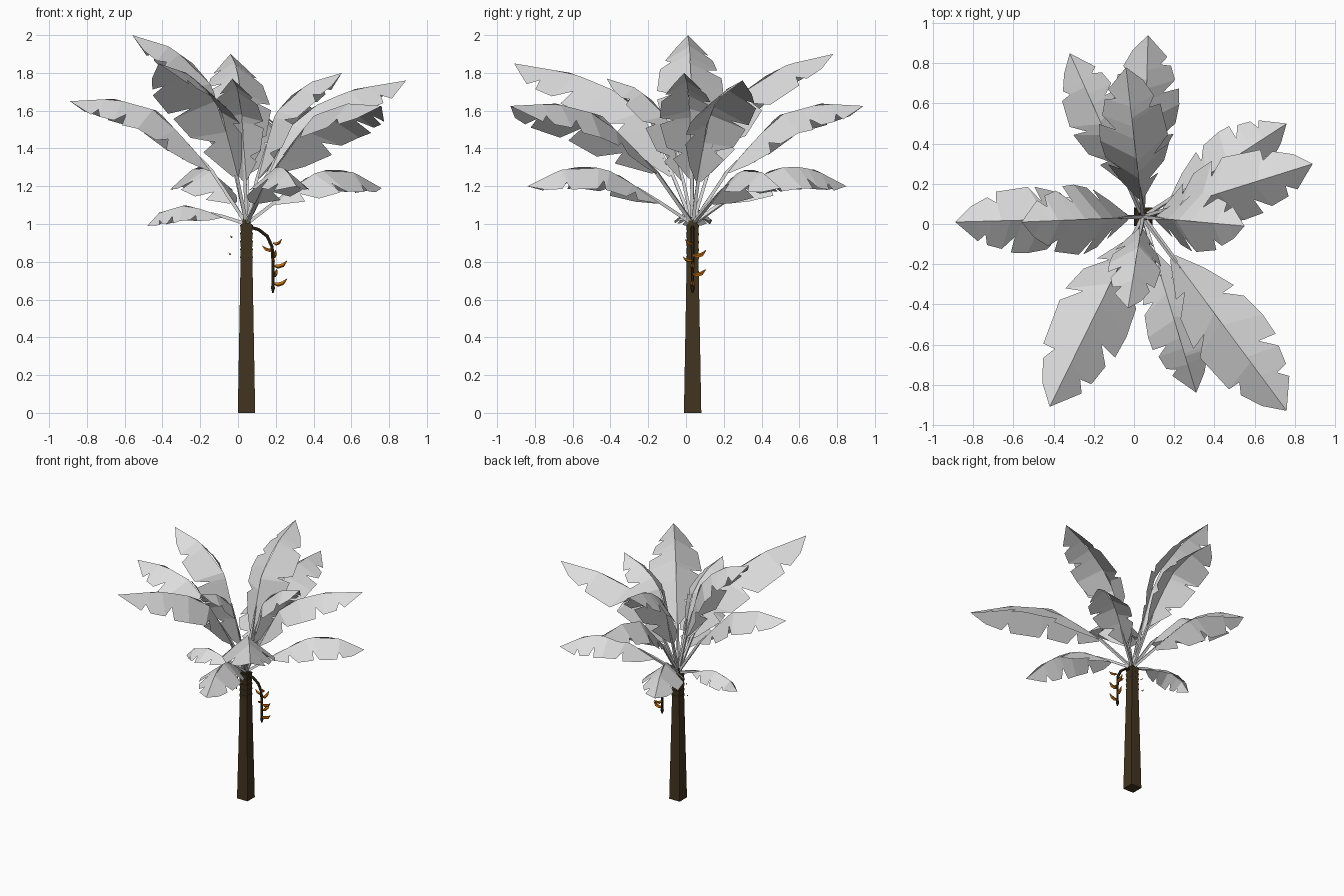
import bpy, bmesh, math
from mathutils import Vector, Matrix

if bpy.data.objects.get("Cube"):
    bpy.data.objects.remove(bpy.data.objects["Cube"], do_unlink=True)


def material(name, colour):
    m = bpy.data.materials.new(name)
    m.use_nodes = True
    m.diffuse_color = (*colour, 1)
    m.node_tree.nodes["Principled BSDF"].inputs["Base Color"].default_value = (*colour, 1)
    return m


LEAF = material("pale_leaf", (0.72, 0.72, 0.72))
BARK = material("brown_bark", (0.055, 0.035, 0.014))
STALK = material("dark_stalk", (0.03, 0.02, 0.01))
FRUIT = material("orange_fruit", (0.58, 0.16, 0.006))
CENTRE = Vector((0.045, 0.035, 0))
CROWN = CENTRE + Vector((0, 0, 1))


def finish(name, bm, mat):
    mesh = bpy.data.meshes.new(name)
    bm.to_mesh(mesh)
    bm.free()
    mesh.materials.append(mat)
    obj = bpy.data.objects.new(name, mesh)
    bpy.context.collection.objects.link(obj)


def tube(bm, path, radii, sides):
    """Sweep a small polygon along a path."""
    rings = []
    for i, p in enumerate(path):
        along = (path[min(i + 1, len(path) - 1)] - path[max(i - 1, 0)]).normalized()
        ref = Vector((0, 1, 0)) if abs(along.y) < 0.8 else Vector((1, 0, 0))
        a = along.cross(ref).normalized()
        b = along.cross(a)
        angles = [math.tau * (k + 0.5) / sides for k in range(sides)]
        rings.append([bm.verts.new(p + (a * math.cos(t) + b * math.sin(t)) * radii[i]) for t in angles])
    for r, s in zip(rings, rings[1:]):
        for k in range(sides):
            n = (k + 1) % sides
            bm.faces.new((r[k], r[n], s[n], s[k]))
    bm.faces.new(rings[0])
    bm.faces.new(rings[-1])
    bmesh.ops.recalc_face_normals(bm, faces=bm.faces)


def block(bm, z0, z1, half0, half1):
    """Square tapered block round the trunk axis."""
    place = Matrix.Translation(CENTRE + Vector((0, 0, (z0 + z1) / 2))) @ Matrix.Rotation(math.pi / 4, 4, "Z")
    bmesh.ops.create_cone(bm, cap_ends=True, segments=4, radius1=half0 * math.sqrt(2),
                          radius2=half1 * math.sqrt(2), depth=z1 - z0, matrix=place)


# Trunk, with flared bark collars near the top
bm = bmesh.new()
block(bm, 0, 1.0, 0.046, 0.028)
block(bm, 0.99, 1.04, 0.024, 0.018)
finish("trunk", bm, BARK)
bm = bmesh.new()
for i in range(5):
    z = 0.79 + i * 0.042
    block(bm, z, z + 0.038, 0.03, 0.034)
finish("bark_collars", bm, BARK)

# Midrib profiles (share of reach, share of height); the blade starts at the second point
PROFILES = {
    "upper": [(0, 0), (.11, .3), (.3, .73), (.47, .85), (.68, .94), (1, 1)],
    "middle": [(0, 0), (.2, .44), (.32, .64), (.5, .92), (.75, 1.02), (1, 1)],
    "lower": [(0, 0), (.2, .58), (.47, 1.37), (.63, 1.55), (.8, 1.43), (1, 1)],
    "small": [(0, 0), (.24, .4), (.47, .8), (.62, 1), (.88, .6), (1, -.1)],
}

# Torn edge outlines: (position along blade, share of full width)
EDGES = [
    [(0, .1), (.1, .5), (.24, .85), (.29, .5), (.32, .9), (.5, 1), (.62, .97),
     (.63, .5), (.69, .85), (.8, .72), (.82, .4), (.86, .6), (1, 0)],
    [(0, .1), (.14, .6), (.18, .3), (.22, .8), (.4, 1), (.43, .55), (.48, 1),
     (.72, .88), (.74, .55), (.79, .72), (.9, .45), (1, 0)],
]
DROOP = 0.78


def leaf(tier, place, tip, height, width, flip):
    """Stem and folded blade along a midrib from the crown to the tip."""
    out = Vector((*tip, 0)) - CENTRE
    up = Vector((0, 0, height))
    side = up.cross(out).normalized()
    rib = [CROWN + out * u + up * v for u, v in PROFILES[tier]]
    blade = list(zip(rib[1:], rib[2:]))
    length = sum((q - p).length for p, q in blade)

    def spine(s):
        left = max(0, min(s, 1)) * length
        for p, q in blade:
            step = (q - p).length
            if left <= step:
                return p.lerp(q, left / step)
            left -= step
        return rib[-1]

    bm = bmesh.new()
    tube(bm, [rib[0], rib[1], rib[1].lerp(rib[2], 0.5)], [0.013, 0.012, 0.004], 4)
    for sign, edge in ((1, EDGES[flip]), (-1, EDGES[1 - flip])):
        row = []
        for s, w in edge:
            ridge = spine(s)
            along = (spine(s + 0.1) - spine(s - 0.1)).normalized()
            normal = along.cross(side).normalized()
            if normal.z < 0:
                normal.negate()
            reach = width * w
            rim = ridge + side * sign * reach - normal * reach * DROOP + along * reach * 0.2
            row.append((bm.verts.new(ridge), bm.verts.new(rim) if w else None))
        for (a, b), (c, d) in zip(row, row[1:]):
            corners = [v for v in (a, c, d, b) if v]
            bm.faces.new(corners if sign < 0 else corners[::-1])
    bmesh.ops.remove_doubles(bm, verts=bm.verts, dist=0.0005)
    finish(f"{tier}_leaf_{place}", bm, LEAF)


# Leaves: tier, place, tip, height above crown, half width
LEAVES = [
    ("upper", "left", (.55, -.01), .8, .15),
    ("upper", "left_back", (.89, .3), .76, .165),
    ("upper", "back", (-.04, .78), .9, .17),
    ("upper", "right", (-.56, .01), 1.0, .175),
    ("upper", "right_front", (-.42, -.91), .85, .19),
    ("upper", "front", (-.03, -.42), .77, .13),
    ("middle", "right", (-.89, .01), .65, .165),
    ("middle", "back", (.07, .94), .625, .165),
    ("middle", "left_front", (.76, -.93), .625, .19),
    ("lower", "back", (-.32, .85), .2, .15),
    ("lower", "left", (.76, .5), .19, .15),
    ("lower", "front", (.31, -.84), .2, .15),
    ("small", "right", (-.48, .04), .1, .1),
]
for i, spec in enumerate(LEAVES):
    leaf(*spec, i % 2)

# Hanging fruit stalk with a bud at its end
bm = bmesh.new()
path = [Vector((x, CENTRE.y, z)) for x, z in
        ((.06, .985), (.11, .97), (.155, .935), (.18, .88), (.185, .8), (.185, .69), (.185, .66), (.185, .635))]
tube(bm, path, [.01, .01, .01, .01, .009, .008, .012, .004], 6)
finish("fruit_stalk", bm, STALK)

# Curved fruits around the stalk, and two small ones beside the trunk
FRUITS = [(.187, .895, -40, .8), (.187, .86, 180, .8), (.187, .83, 80, 1), (.187, .805, 270, .7),
          (.187, .775, 0, 1), (.187, .73, 75, 1), (.187, .68, 0, 1), (-.03, .93, 120, .3), (-.038, .84, 120, .3)]
bm = bmesh.new()
for x, z, degrees, size in FRUITS:
    a = math.radians(degrees)
    heading = Vector((math.cos(a), math.sin(a), 0))
    curve = ((0, .005), (.025, 0), (.05, .008), (.072, .03))
    path = [Vector((x, CENTRE.y, z)) + (heading * r + Vector((0, 0, h))) * size for r, h in curve]
    tube(bm, path, [r * size for r in (.005, .012, .011, .002)], 5)
finish("fruits", bm, FRUIT)
